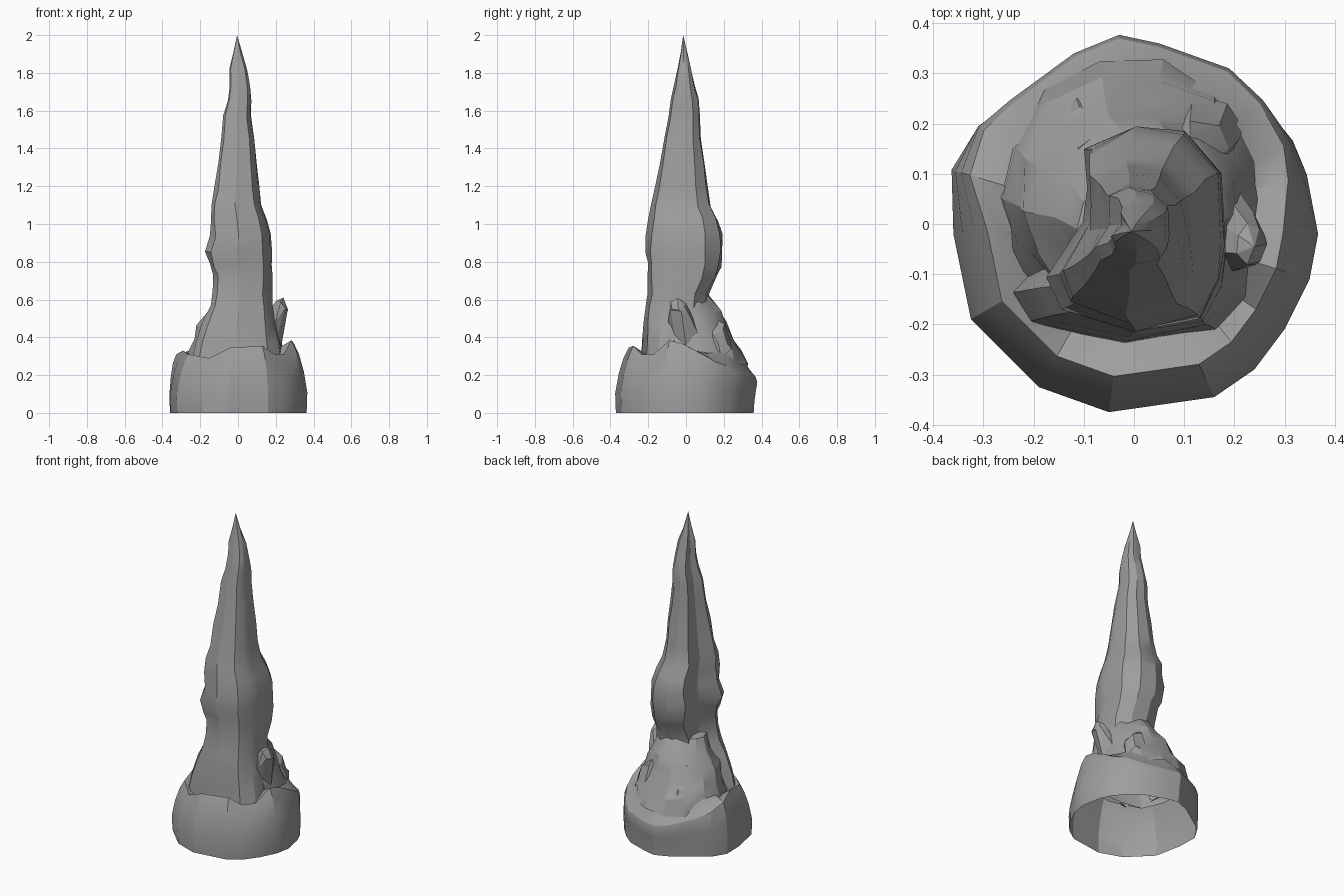
import bpy, math, random

if "Cube" in bpy.data.objects:
    bpy.data.objects.remove(bpy.data.objects["Cube"], do_unlink=True)

stone = bpy.data.materials.new("grey stone")
stone.use_nodes = True
GREY = (0.34, 0.34, 0.34, 1)
stone.diffuse_color = GREY
stone.node_tree.nodes["Principled BSDF"].inputs["Base Color"].default_value = GREY
random.seed(4)


def loft(name, rings, tip=None, angle=30):
    """Skin a list of equal-length rings, optionally closed with a tip point."""
    n = len(rings[0])
    verts = [tuple(p) for ring in rings for p in ring]
    faces = [(r * n + i, r * n + (i + 1) % n, (r + 1) * n + (i + 1) % n, (r + 1) * n + i)
             for r in range(len(rings) - 1) for i in range(n)]
    if tip:
        verts.append(tip)
        last = (len(rings) - 1) * n
        faces += [(last + i, last + (i + 1) % n, len(verts) - 1) for i in range(n)]
    mesh = bpy.data.meshes.new(name)
    mesh.from_pydata(verts, [], faces)
    mesh.materials.append(stone)
    ob = bpy.data.objects.new(name, mesh)
    bpy.context.collection.objects.link(ob)
    bpy.ops.object.select_all(action='DESELECT')
    ob.select_set(True)
    bpy.context.view_layer.objects.active = ob
    bpy.ops.object.shade_smooth_by_angle(angle=math.radians(angle))


def circle(sides):
    return [(math.cos(math.tau * i / sides), math.sin(math.tau * i / sides)) for i in range(sides)]


def fit(plan, z, left, right, front, back, rough=0.0):
    """Place a unit outline so it meets four extents, with some unevenness."""
    ring = []
    for u, v in plan:
        k = 1 + random.uniform(-rough, rough)
        ring.append(((left + right) / 2 + (right - left) / 2 * k * u,
                     (front + back) / 2 + (back - front) / 2 * k * v,
                     z + random.uniform(-rough, rough) * 0.4))
    return ring


# Hollow collar: irregular footprint, each corner with its own rim height
foot = [(-.05, -.375), (.16, -.345), (.24, -.29), (.3, -.21), (.35, -.11), (.367, -.02),
        (.35, .1), (.325, .17), (.26, .25), (.19, .31), (.05, .36), (-.03, .377),
        (-.12, .34), (-.25, .25), (-.32, .2), (-.37, .11), (-.36, -.02), (-.325, -.19), (-.19, -.325)]
rim = [.345, .355, .31, .31, .385, .365, .31, .27, .24, .2, .19, .19, .2, .24, .27, .31, .33, .31, .29]


def collar_ring(level, front_scale, back_scale, rise=0.0):
    """Front shrinks to a lip; the back carries on up the slope."""
    ring = []
    for (x, y), h in zip(foot, rim):
        back = min(1, max(0, (y + 0.02) / 0.3))
        s = front_scale + (back_scale - front_scale) * back
        ring.append((x * s, y * s, h * level + rise * (2 * back - 0.6)))
    return ring


loft("collar", [collar_ring(0, .99, .95), collar_ring(.3, 1, .96), collar_ring(.6, .95, .98),
                collar_ring(.85, .88, 1), collar_ring(1, .81, .98),
                collar_ring(1, .74, .9, .025), collar_ring(1, .62, .8, .07)], angle=25)

# Flowstone mound that slopes up behind the spire
mound = [(.25, -.28, .27, -.2, .325), (.33, -.26, .25, -.19, .29), (.40, -.235, .225, -.18, .25),
         (.47, -.215, .21, -.17, .22), (.54, -.15, .19, -.16, .185), (.62, -.11, .15, -.13, .11)]
loft("mound", [fit(circle(14), *m, rough=.045) for m in mound], tip=(0, 0, .66), angle=25)

# Tall spire: lopsided outline, flattened on the rear right
outline = [(1, -.15), (.94, .55), (.52, .93), (-.07, 1), (-.61, .79), (-.58, .41),
           (-.61, .08), (-1, -.44), (-.85, -.76), (-.07, -1), (.7, -.86), (.94, -.48)]
# Height, left, right, front and back extents
spire = [(.27, -.24, .235, -.235, .12), (.38, -.22, .22, -.23, .12), (.48, -.19, .20, -.225, .12),
         (.56, -.145, .185, -.215, .115), (.64, -.135, .18, -.205, .12), (.72, -.13, .18, -.205, .165),
         (.78, -.15, .18, -.205, .185), (.86, -.17, .185, -.22, .195), (.94, -.145, .175, -.21, .19),
         (1.02, -.145, .155, -.195, .175), (1.10, -.14, .125, -.18, .13), (1.20, -.12, .11, -.16, .115),
         (1.32, -.105, .10, -.14, .10), (1.45, -.09, .085, -.115, .08), (1.57, -.08, .07, -.095, .075),
         (1.66, -.055, .07, -.08, .065), (1.74, -.045, .065, -.06, .045), (1.82, -.045, .05, -.045, .03),
         (1.91, -.025, .02, -.028, .008)]
loft("spire", [fit(outline, *s, rough=.03) for s in spire], tip=(-.005, -.015, 2), angle=25)


# Broken lumps half buried in the mound
def lump(name, centre, size, lean, sides=7):
    cx, cy, cz = centre
    sx, sy, sz = size
    levels = []
    for t, w in ((-1, 1), (-.3, .95), (.4, .8), (.85, .5)):
        x, y = cx + lean[0] * t, cy + lean[1] * t
        levels.append(fit(circle(sides), cz + sz * t, x - sx * w, x + sx * w, y - sy * w, y + sy * w, .1))
    loft(name, levels, tip=(cx + lean[0], cy + lean[1], cz + sz), angle=25)


lump("side_knob", (.19, -.01, .44), (.06, .085, .17), (.05, -.035))
lump("rear_left_lump", (.13, .16, .4), (.08, .07, .08), (-.01, -.03))
lump("rear_right_lump", (-.09, .165, .4), (.07, .06, .08), (.01, -.03))
